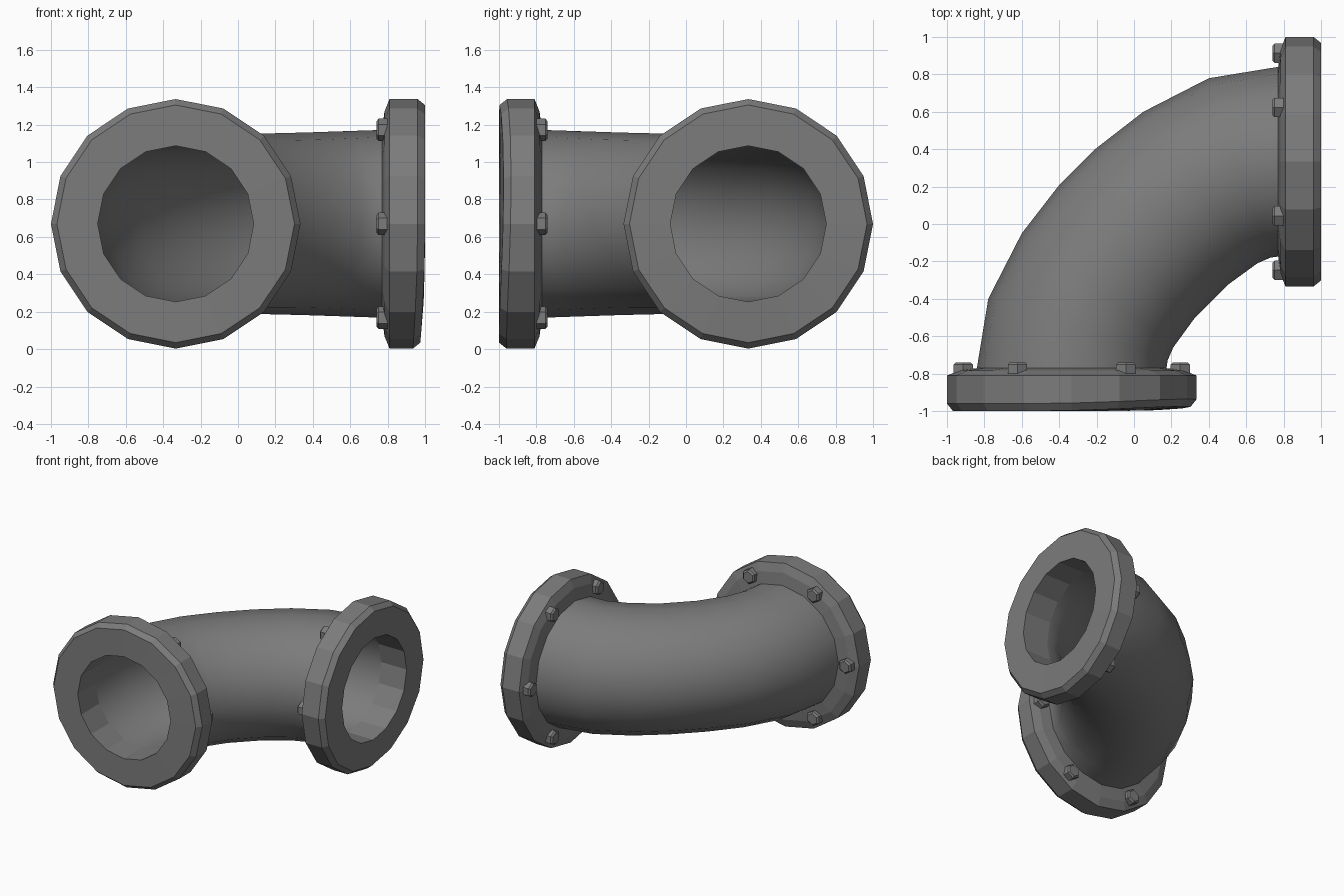
import bpy
import bmesh
from math import sin, cos, pi, radians
from mathutils import Matrix, Vector

cube = bpy.data.objects.get("Cube")
if cube:
    bpy.data.objects.remove(cube, do_unlink=True)

SIDES = 16
MID = 0.67      # height of the pipe axis
OFF = -0.333    # sideways offset of the front opening
BORE = 0.417

iron = bpy.data.materials.new("dark grey iron")
iron.use_nodes = True
iron.diffuse_color = (0.2, 0.2, 0.2, 1)
iron.node_tree.nodes["Principled BSDF"].inputs["Base Color"].default_value = (0.2, 0.2, 0.2, 1)

# Diagonal mirror that turns the front end into the side end
SWAP = Matrix(((0, -1, 0, 0), (-1, 0, 0, 0), (0, 0, 1, 0), (0, 0, 0, 1)))


def finish(name, bm, matrix=Matrix(), smooth=False):
    bmesh.ops.transform(bm, matrix=matrix, verts=bm.verts)
    bmesh.ops.recalc_face_normals(bm, faces=bm.faces)
    mesh = bpy.data.meshes.new(name)
    bm.to_mesh(mesh)
    bm.free()
    mesh.materials.append(iron)
    obj = bpy.data.objects.new(name, mesh)
    bpy.context.collection.objects.link(obj)
    if smooth:
        bpy.ops.object.select_all(action="DESELECT")
        obj.select_set(True)
        bpy.context.view_layer.objects.active = obj
        bpy.ops.object.shade_smooth_by_angle(angle=radians(40))
    return obj


def skin_loop(rings):
    """Join rings of points into a closed ring-shaped solid."""
    bm = bmesh.new()
    loops = [[bm.verts.new(p) for p in ring] for ring in rings]
    for a, b in zip(loops, loops[1:] + loops[:1]):
        for i in range(SIDES):
            j = (i + 1) % SIDES
            bm.faces.new((a[i], a[j], b[j], b[i]))
    return bm


# Curved pipe: centre, turn angle and height radius of each section
half = [(OFF, -0.77, 0, 0.502), (-0.30, -0.565, 19, 0.495),
        (-0.195, -0.355, 37, 0.488), (-0.04, -0.15, 44, 0.483)]
sections = half + [(-y, -x, 90 - a, r) for x, y, a, r in reversed(half)]


def section_ring(x, y, turn, wide, tall):
    t = radians(turn)
    ring = []
    for i in range(SIDES):
        a = 2 * pi * i / SIDES
        w = wide * cos(a)
        ring.append((x + w * cos(t), y - w * sin(t), MID + tall * sin(a)))
    return ring


outer = [section_ring(x, y, a, 0.507, r) for x, y, a, r in sections]
inner = [section_ring(x, y, a, BORE, BORE) for x, y, a, r in sections]
finish("elbow_pipe", skin_loop(outer + inner[::-1]), smooth=True)

# Flange profile: radius, depth, share of the slight dent in the face
profile = [(BORE, -1, 0.3), (0.635, -1, 1), (0.667, -0.96, 1),
           (0.667, -0.81, 0), (0.6, -0.783, 0), (0.5, -0.77, 0), (BORE, -0.77, 0)]


def flange(name, matrix, dent_angle):
    rings = []
    for r, y, share in profile:
        ring = []
        for i in range(SIDES):
            a = 2 * pi * i / SIDES
            dent = 0.025 * share * max(0, cos(a - radians(dent_angle))) ** 2
            ring.append((OFF + r * cos(a), y + dent, MID + r * sin(a)))
        rings.append(ring)
    finish(name, skin_loop(rings), matrix)


def bolt(name, matrix, angle):
    bm = bmesh.new()
    bmesh.ops.create_cone(bm, cap_ends=True, segments=6, radius1=0.06, radius2=0.06, depth=0.06)
    top = [e for e in bm.edges if all(v.co.z > 0 for v in e.verts)]
    bmesh.ops.bevel(bm, geom=top, offset=0.012, segments=1, affect="EDGES")
    place = Matrix.Translation(Vector((OFF + 0.58 * cos(angle), -0.77, MID + 0.58 * sin(angle))))
    finish(name, bm, matrix @ place @ Matrix.Rotation(-pi / 2, 4, "X"))


# Two flanges, each with six bolt heads on the back
for side, matrix, dent in (("front", Matrix(), 20), ("left", SWAP, 270)):
    flange(side + "_flange", matrix, dent)
    for k in range(6):
        bolt(f"{side}_bolt_{k + 1}", matrix, k * pi / 3)
